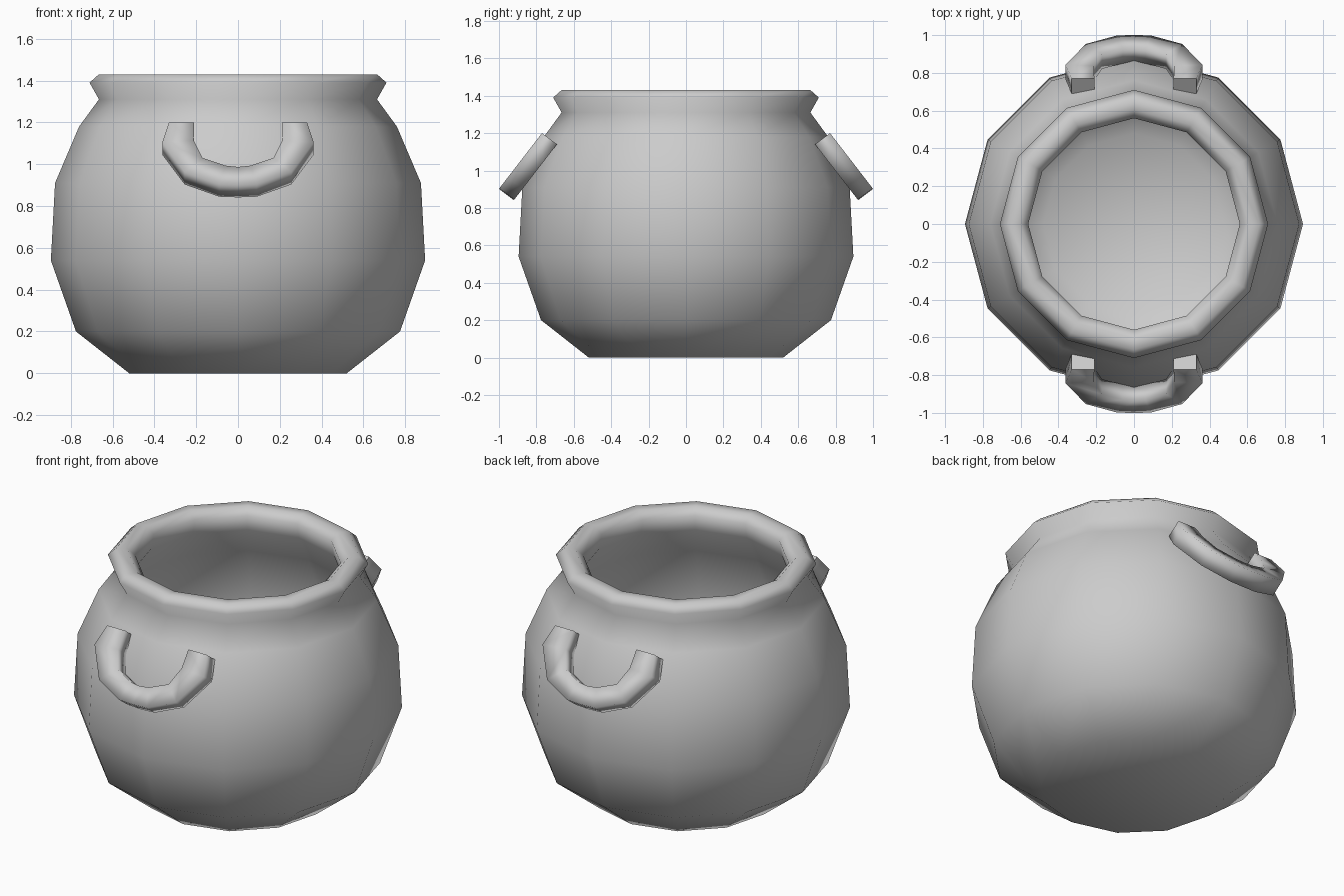
import bpy, bmesh, math

if "Cube" in bpy.data.objects:
    bpy.data.objects.remove(bpy.data.objects["Cube"], do_unlink=True)

GREY = (0.6, 0.6, 0.6, 1)
iron = bpy.data.materials.new("grey iron")
iron.use_nodes = True
iron.diffuse_color = GREY
for node in iron.node_tree.nodes:
    if node.type == 'BSDF_PRINCIPLED':
        node.inputs["Base Color"].default_value = GREY


def finish(bm, name):
    bmesh.ops.recalc_face_normals(bm, faces=bm.faces)
    for face in bm.faces:
        face.smooth = True
    mesh = bpy.data.meshes.new(name)
    bm.to_mesh(mesh)
    bm.free()
    mesh.materials.append(iron)
    obj = bpy.data.objects.new(name, mesh)
    bpy.context.collection.objects.link(obj)
    return obj


def lathe(name, profile, sides):
    bm = bmesh.new()
    verts = [bm.verts.new((r, 0, z)) for r, z in profile]
    edges = [bm.edges.new(pair) for pair in zip(verts, verts[1:])]
    bmesh.ops.spin(bm, geom=verts + edges, cent=(0, 0, 0), axis=(0, 0, 1),
                   angle=math.tau, steps=sides, use_duplicate=False)
    bmesh.ops.remove_doubles(bm, verts=bm.verts, dist=0.001)
    return finish(bm, name)


# Pot: outer wall, rolled rim, then the inner wall
lathe("pot_body", [
    (0, 0), (0.52, 0), (0.775, 0.2), (0.895, 0.54), (0.875, 0.91),
    (0.76, 1.18), (0.665, 1.31), (0.71, 1.39), (0.665, 1.43), (0.605, 1.43),
    (0.56, 1.39), (0.575, 1.30), (0.67, 1.13), (0.775, 0.88), (0.79, 0.56),
    (0.69, 0.27), (0.48, 0.1), (0, 0.1)], 12)

# Handle outline: (x, distance down the slope) on its outer and inner edge
OUTER = [(0.33, 0), (0.362, 0.12), (0.255, 0.3), (0.09, 0.374), (0, 0.378)]
INNER = [(0.21, 0), (0.212, 0.11), (0.17, 0.215), (0.06, 0.262), (0, 0.27)]


def both_halves(half):
    return [(-x, v) for x, v in half] + half[-2::-1]


def handle(name, side):
    bm = bmesh.new()

    def corner(point, y, z):
        x, v = point
        return bm.verts.new((x, side * (y + 0.61 * v), z - 0.79 * v))

    rings = []
    for out, inn in zip(both_halves(OUTER), both_halves(INNER)):
        rings.append([corner(out, 0.77, 1.2), corner(inn, 0.77, 1.2),
                      corner(inn, 0.69, 1.14), corner(out, 0.69, 1.14)])
    for a, b in zip(rings, rings[1:]):
        for i in range(4):
            j = (i + 1) % 4
            bm.faces.new((a[i], a[j], b[j], b[i]))
    # Flat end caps with crisp borders
    for ring in (rings[0], rings[-1]):
        for edge in bm.faces.new(ring).edges:
            edge.smooth = False
    return finish(bm, name)


handle("front_handle", -1)
handle("back_handle", 1)
